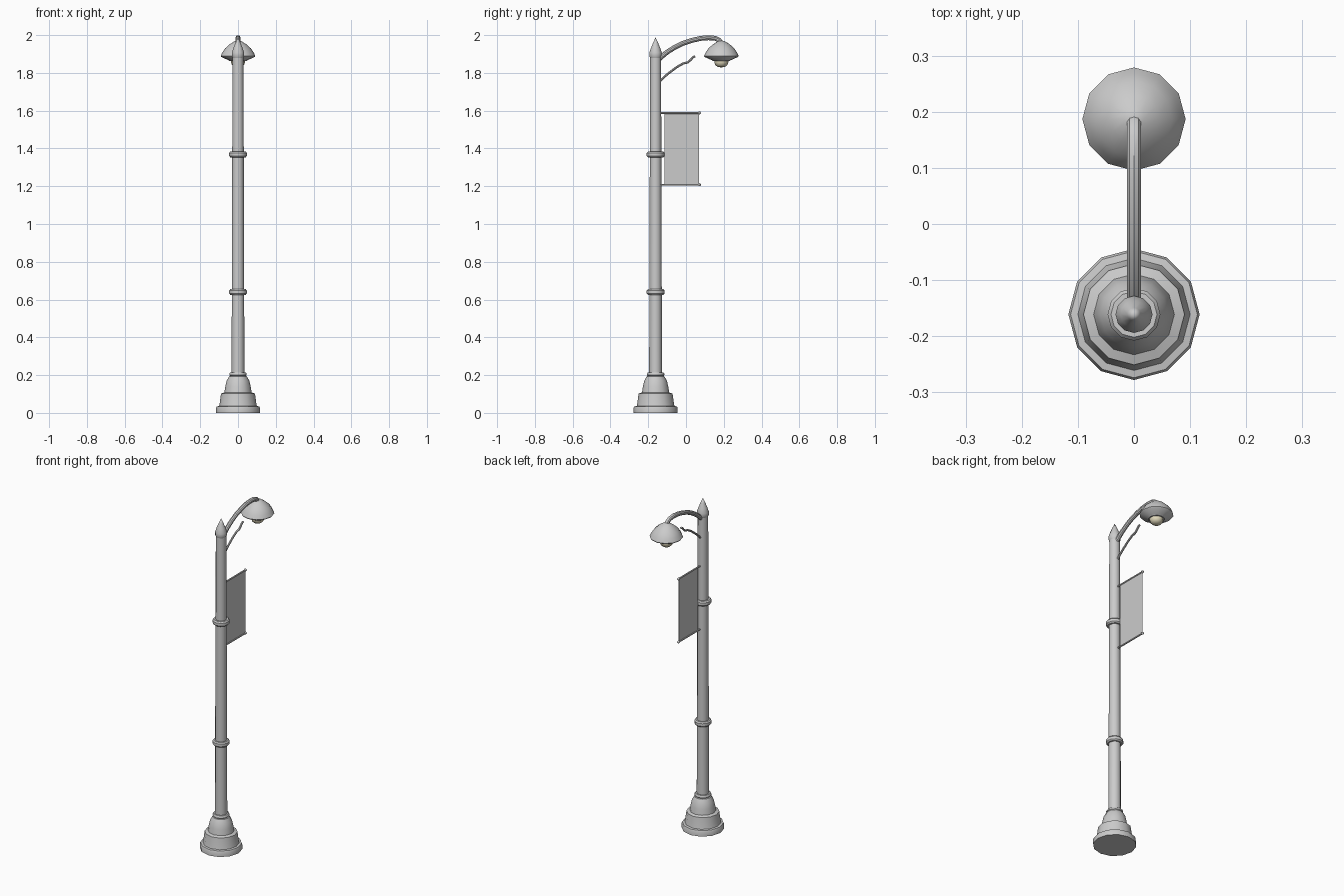
import bpy, bmesh, math
from mathutils import Vector, Matrix

if "Cube" in bpy.data.objects:
    bpy.data.objects.remove(bpy.data.objects["Cube"])

POLE_Y, LAMP_Y = -0.161, 0.187


def material(name, rgb):
    m = bpy.data.materials.new(name)
    m.diffuse_color = (*rgb, 1)
    m.use_nodes = True
    m.node_tree.nodes["Principled BSDF"].inputs["Base Color"].default_value = m.diffuse_color
    return m


GREY = material("grey metal", (0.6, 0.6, 0.6))
CREAM = material("cream bulb", (0.78, 0.72, 0.52))


def finish(name, bm, mat):
    bmesh.ops.remove_doubles(bm, verts=bm.verts, dist=1e-5)
    bmesh.ops.recalc_face_normals(bm, faces=bm.faces)
    me = bpy.data.meshes.new(name)
    bm.to_mesh(me)
    bm.free()
    me.materials.append(mat)
    for p in me.polygons:
        p.use_smooth = True
    me.set_sharp_from_angle(angle=math.radians(35))
    ob = bpy.data.objects.new(name, me)
    bpy.context.collection.objects.link(ob)
    return ob


def lathe(name, profile, y, mat=GREY, sides=12):
    """Turn a (radius, z) profile about a vertical axis at the given y."""
    bm = bmesh.new()
    vs = [bm.verts.new((r, y, z)) for r, z in profile]
    es = [bm.edges.new(p) for p in zip(vs, vs[1:])]
    bmesh.ops.spin(bm, geom=vs + es, cent=(0, y, 0), axis=(0, 0, 1),
                   angle=math.tau, steps=sides, use_duplicate=False)
    return finish(name, bm, mat)


def tube(name, path, radius, sides=8):
    """Round tube along a (y, z) path in the x = 0 plane."""
    bm = bmesh.new()
    pts = [Vector((0, y, z)) for y, z in path]
    rings = []
    for i, p in enumerate(pts):
        t = (pts[min(i + 1, len(pts) - 1)] - pts[max(i - 1, 0)]).normalized()
        n = Vector((0, -t.z, t.y))
        rings.append([bm.verts.new(p + radius * (math.cos(a) * n + math.sin(a) * Vector((1, 0, 0))))
                      for a in (math.tau * k / sides for k in range(sides))])
    for a, b in zip(rings, rings[1:]):
        for k in range(sides):
            j = (k + 1) % sides
            bm.faces.new((a[k], a[j], b[j], b[k]))
    bm.faces.new(rings[0])
    bm.faces.new(rings[-1])
    return finish(name, bm, GREY)


# Stepped base
lathe("base", [(0, 0), (.117, 0), (.117, .025), (.113, .034), (.1, .036), (.097, .05),
               (.09, .102), (.072, .108), (.067, .14), (.06, .17), (.047, .193), (.042, .195),
               (.046, .2), (.046, .207), (.042, .213), (0, .213)], POLE_Y)

# Gently tapering pole
lathe("pole", [(0, .2), (.034, .2), (.029, 1.9), (0, 1.9)], POLE_Y)

# Two collar rings
for i, z in enumerate((.64, 1.368)):
    lathe(f"collar_{i + 1}", [(.028, z - .015), (.041, z - .015), (.047, z - .008),
                              (.047, z + .008), (.041, z + .015), (.028, z + .015)], POLE_Y)

# Pointed finial
lathe("finial", [(0, 1.88), (.029, 1.88), (.033, 1.89), (.033, 1.907), (.024, 1.933),
                 (.012, 1.962), (0, 1.988)], POLE_Y)

# Curved lamp arm and small brace below it
tube("lamp_arm", [(-.155, 1.862), (-.13, 1.885), (-.1, 1.91), (-.06, 1.935), (-.02, 1.955),
                  (.03, 1.972), (.08, 1.983), (.12, 1.986), (.155, 1.983), (.175, 1.974),
                  (.185, 1.955)], .013, 10)
tube("brace", [(-.155, 1.738), (-.135, 1.76), (-.1, 1.792), (-.05, 1.83), (-.015, 1.85),
               (.008, 1.855), (.024, 1.868), (.036, 1.882), (.048, 1.888)], .006)

# Lamp shade with lower housing, and bulb
lathe("lamp_shade", [(0, 1.972), (.018, 1.968), (.045, 1.951), (.068, 1.93), (.082, 1.91),
                     (.092, 1.889), (.088, 1.884), (.05, 1.867), (.044, 1.862), (0, 1.862)], LAMP_Y)
lathe("bulb", [(.037, 1.864), (.037, 1.855), (.032, 1.842), (.02, 1.832), (0, 1.829)], LAMP_Y, CREAM)

# Banner rods with end knobs
for label, z in (("upper", 1.588), ("lower", 1.208)):
    tube(f"{label}_banner_rod", [(-.15, z), (.07, z)], .005)
    bm = bmesh.new()
    bmesh.ops.create_uvsphere(bm, u_segments=8, v_segments=6, radius=.008,
                              matrix=Matrix.Translation((0, .071, z)))
    finish(f"{label}_rod_knob", bm, GREY)

# Banner panel
bm = bmesh.new()
bmesh.ops.create_cube(bm, size=1, matrix=Matrix.Translation((0, -.022, 1.398))
                      @ Matrix.Diagonal((.002, .184, .38, 1)))
finish("banner", bm, GREY)
